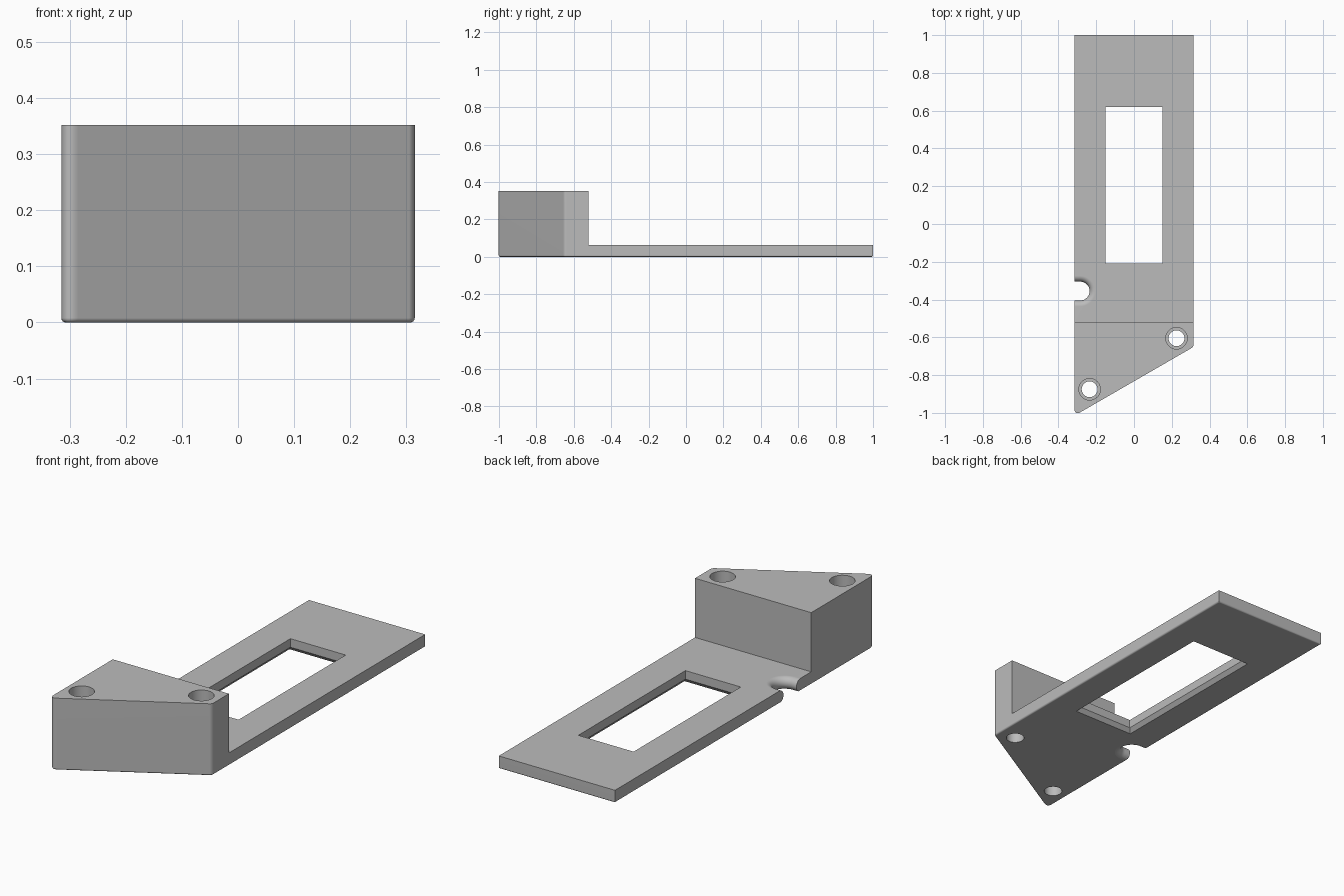
import bpy, bmesh, math
from mathutils import Vector

if "Cube" in bpy.data.objects:
    bpy.data.objects.remove(bpy.data.objects["Cube"])

HALF_W, PLATE_T, BLOCK_H, BLOCK_BACK = 0.315, 0.062, 0.352, -0.52

grey = bpy.data.materials.new("plain grey")
grey.use_nodes = True
grey.diffuse_color = (0.5, 0.5, 0.5, 1)
grey.node_tree.nodes["Principled BSDF"].inputs["Base Color"].default_value = (0.5, 0.5, 0.5, 1)


def add_object(name, bm):
    bmesh.ops.recalc_face_normals(bm, faces=bm.faces[:])
    mesh = bpy.data.meshes.new(name)
    bm.to_mesh(mesh)
    bm.free()
    mesh.materials.append(grey)
    ob = bpy.data.objects.new(name, mesh)
    bpy.context.collection.objects.link(ob)
    return ob


def loft(name, rings):
    """Closed solid through (outline, z) rings of equal point count."""
    bm = bmesh.new()
    loops = [[bm.verts.new((x, y, z)) for x, y in outline] for outline, z in rings]
    for a, b in zip(loops, loops[1:]):
        for i in range(len(a)):
            j = (i + 1) % len(a)
            bm.faces.new((a[i], a[j], b[j], b[i]))
    bm.faces.new(loops[0])
    bm.faces.new(loops[-1])
    return add_object(name, bm)


def arc(cx, cy, r, start, end, n):
    steps = [math.radians(start + (end - start) * i / n) for i in range(n + 1)]
    return [(cx + r * math.cos(t), cy + r * math.sin(t)) for t in steps]


def rect(cy, hx, hy):
    return [(-hx, cy - hy), (hx, cy - hy), (hx, cy + hy), (-hx, cy + hy)]


# Body: L-shaped side profile extruded across the width
bm = bmesh.new()
profile = [(-1.2, 0), (1, 0), (1, PLATE_T), (BLOCK_BACK, PLATE_T),
           (BLOCK_BACK, BLOCK_H), (-1.2, BLOCK_H)]
side = bm.faces.new([bm.verts.new((-HALF_W, y, z)) for y, z in profile])
ext = bmesh.ops.extrude_face_region(bm, geom=[side])
bmesh.ops.translate(bm, vec=(2 * HALF_W, 0, 0),
                    verts=[g for g in ext["geom"] if isinstance(g, bmesh.types.BMVert)])
bmesh.ops.recalc_face_normals(bm, faces=bm.faces[:])

# Slanted front face, cut at 30 degrees
slant = Vector((0.5, -math.cos(math.radians(30)), 0))
cut = bmesh.ops.bisect_plane(bm, geom=bm.verts[:] + bm.edges[:] + bm.faces[:],
                             plane_co=(-HALF_W, -1.0146, 0), plane_no=slant, clear_outer=True)
bmesh.ops.contextual_create(
    bm, geom=[g for g in cut["geom_cut"] if isinstance(g, bmesh.types.BMEdge)])
bmesh.ops.recalc_face_normals(bm, faces=bm.faces[:])

# Rounded upright corners at both ends of the slanted face
for sign, width in ((-1, 0.0346), (1, 0.0115)):
    corner = [e for e in bm.edges
              if abs(e.verts[0].co.z - e.verts[1].co.z) > 0.3
              and all(v.co.x * sign > 0.3 and v.co.y < BLOCK_BACK - 0.05 for v in e.verts)]
    bmesh.ops.bevel(bm, geom=corner, offset=width, offset_type='OFFSET',
                    segments=7, profile=0.5, affect='EDGES')

# Softened bottom rim
rim = [e for e in bm.edges if all(abs(v.co.z) < 1e-5 for v in e.verts)]
bmesh.ops.bevel(bm, geom=rim, offset=0.008, offset_type='OFFSET',
                segments=4, profile=0.5, affect='EDGES')
body = add_object("mounting_bracket", bm)

# Window, flaring out at the underside
cutters = [loft("window_cutter", [
    (rect(0.205, 0.17, 0.435), -0.005), (rect(0.205, 0.15, 0.415), 0.02),
    (rect(0.205, 0.15, 0.415), 0.2)])]

# Screw holes with wider counterbores
for x, y in ((0.225, -0.605), (-0.235, -0.875)):
    cutters.append(loft("screw_hole_cutter", [
        (arc(x, y, r, 0, 348.75, 31), z)
        for r, z in ((0.042, -0.1), (0.042, 0.1), (0.057, 0.1), (0.057, 0.5))]))

# Side notch with a fully rounded lip
lip = PLATE_T / 2


def notch(flare):
    r = 0.05 + flare
    return ([(-0.45, -0.355 - r)] + arc(-0.285, -0.355, r, -90, 90, 20)
            + [(-0.45, -0.355 + r)])


rings = [(notch(lip), -0.02)]
for i in range(13):
    t = math.pi * i / 12
    rings.append((notch(lip * (1 - math.sin(t))), lip * (1 - math.cos(t))))
rings.append((notch(lip), PLATE_T + 0.02))
cutters.append(loft("notch_cutter", rings))

# Cut everything out of the body
bpy.context.view_layer.objects.active = body
for cutter in cutters:
    cutter.hide_render = True
    mod = body.modifiers.new("cut", 'BOOLEAN')
    mod.operation, mod.solver, mod.object = 'DIFFERENCE', 'EXACT', cutter
    bpy.ops.object.modifier_apply(modifier=mod.name)
    bpy.data.objects.remove(cutter)

# Smooth curves, crisp edges
bpy.ops.object.select_all(action='DESELECT')
body.select_set(True)
bpy.ops.object.shade_smooth_by_angle(angle=math.radians(30))
body.modifiers.new("even_shading", 'WEIGHTED_NORMAL').keep_sharp = True
